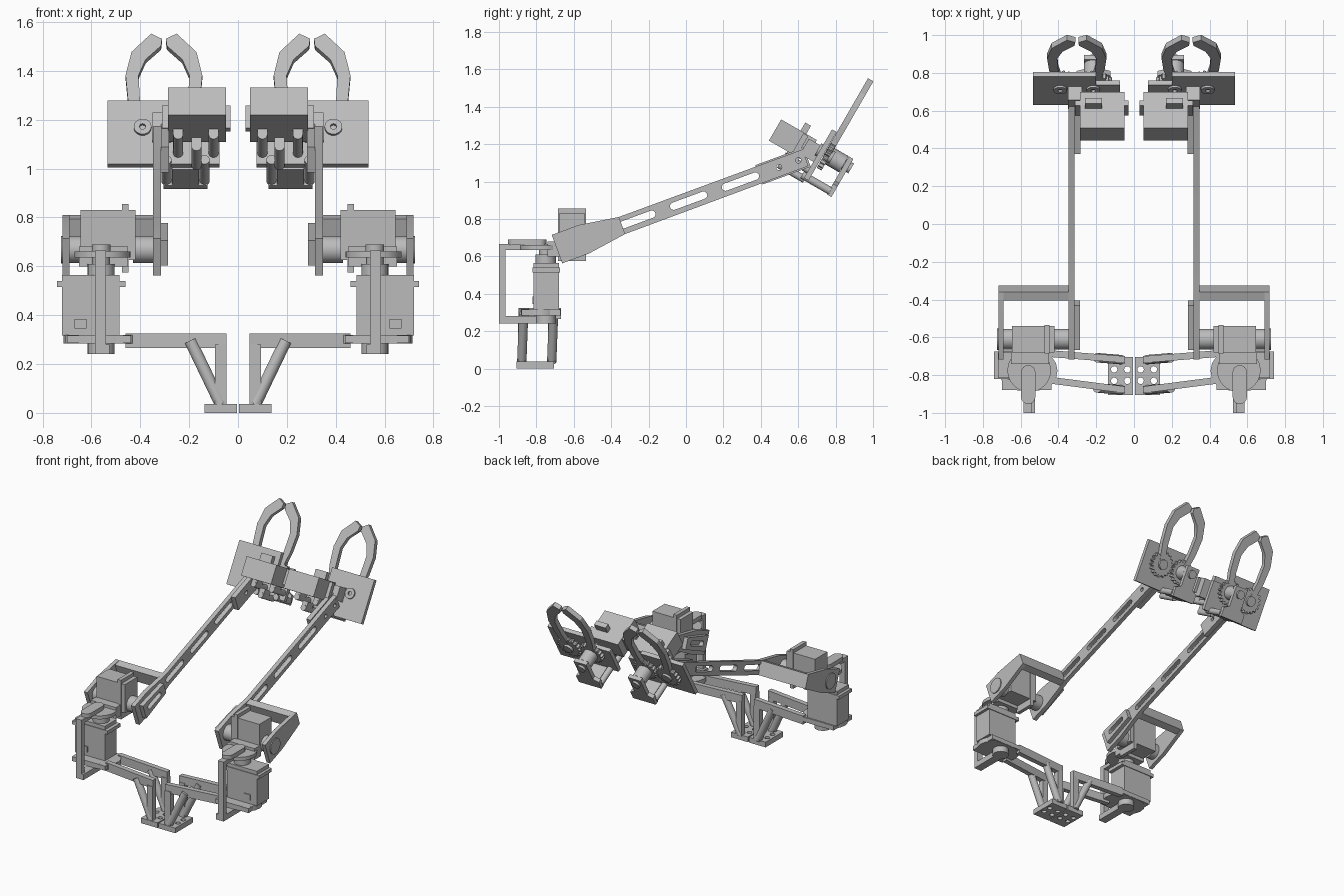
import bpy, bmesh, math
from mathutils import Matrix, Vector

cube = bpy.data.objects.get("Cube")
if cube:
    bpy.data.objects.remove(cube)

grey = bpy.data.materials.new("plain_grey")
grey.use_nodes = True
grey.diffuse_color = (0.5, 0.5, 0.5, 1)
grey.node_tree.nodes["Principled BSDF"].inputs["Base Color"].default_value = (0.5, 0.5, 0.5, 1)

WORLD = Matrix()
made = []


def frame(origin, x_axis, y_axis):
    x, y = Vector(x_axis).normalized(), Vector(y_axis).normalized()
    m = Matrix((x, y, x.cross(y))).transposed().to_4x4()
    m.translation = origin
    return m


def ring(x, y, r, n=24):
    return [(x + r * math.cos(i * math.tau / n), y + r * math.sin(i * math.tau / n)) for i in range(n)]


def rect(x0, x1, y0, y1):
    return [(x0, y0), (x1, y0), (x1, y1), (x0, y1)]


def slot(x0, x1, y, r, n=8):
    right = [(x1 + r * math.sin(i * math.pi / n), y - r * math.cos(i * math.pi / n)) for i in range(n + 1)]
    return right + [(x0 + x1 - a, 2 * y - b) for a, b in right]


def gear(x, y, r, teeth=18):
    pts = []
    for i in range(teeth * 4):
        a = i * math.tau / (teeth * 4)
        q = r if i % 4 < 2 else r * 0.84
        pts.append((x + q * math.cos(a), y + q * math.sin(a)))
    return pts


def prism(name, outline, z0, z1, m=WORLD, holes=()):
    """Extrude an outline with holes, and mirror it to the other side."""
    curve = bpy.data.curves.new(name, "CURVE")
    curve.dimensions, curve.fill_mode = "2D", "BOTH"
    curve.extrude = (z1 - z0) / 2
    for pts in (outline, *holes):
        s = curve.splines.new("POLY")
        s.points.add(len(pts) - 1)
        for p, (x, y) in zip(s.points, pts):
            p.co = (x, y, 0, 1)
        s.use_cyclic_u, s.use_smooth = True, False
    temp = bpy.data.objects.new(name, curve)
    mesh = bpy.data.meshes.new_from_object(temp)
    bpy.data.objects.remove(temp)
    bpy.data.curves.remove(curve)
    bm = bmesh.new()
    bm.from_mesh(mesh)
    bmesh.ops.remove_doubles(bm, verts=bm.verts, dist=1e-5)
    bm.transform(m @ Matrix.Translation((0, 0, (z0 + z1) / 2)))
    bmesh.ops.recalc_face_normals(bm, faces=bm.faces)
    bm.to_mesh(mesh)
    bm.free()
    mesh.materials.clear()
    mesh.materials.append(grey)
    ob = bpy.data.objects.new(name, mesh)
    bpy.context.scene.collection.objects.link(ob)
    ob.modifiers.new("mirror", "MIRROR")
    made.append(ob)
    return ob


def box(name, x, y, z, m=WORLD):
    return prism(name, rect(*x, *y), *z, m)


def rod(name, a, b, r, m=WORLD):
    a, b = Vector(a), Vector(b)
    turn = (b - a).to_track_quat("Z", "Y").to_matrix().to_4x4()
    return prism(name, ring(0, 0, r), 0, (b - a).length, m @ Matrix.Translation(a) @ turn)


# Base: drilled plate, posts, slanted struts and two beams
holes = [ring(x, y, 0.017, 16) for x in (0.035, 0.105) for y in (-0.77, -0.83)]
prism("base_plate", rect(0.004, 0.137, -0.905, -0.705), 0, 0.037, WORLD, holes)
for name, y0, y1 in (("front", -0.878, -0.825), ("back", -0.718, -0.685)):
    box(name + "_post", (0.048, 0.094), (y0 - 0.02, y0 + 0.02), (0.03, 0.28))
    rod(name + "_strut", (0.07, y0, 0.035), (0.195, y0 + 0.01, 0.295), 0.025)
    prism(name + "_beam", [(0.048, y0 - 0.018), (0.46, y1 - 0.018), (0.46, y1 + 0.018), (0.048, y0 + 0.018)],
          0.265, 0.325)

# Pan servo on its shelf
PX, PY = 0.56, -0.75
prism("servo_shelf", slot(0.51, 0.61, -0.777, 0.105), 0.283, 0.318)
box("shelf_front", (0.437, 0.70), (-0.88, -0.67), (0.285, 0.317))
box("pan_servo", (0.485, 0.72), (-0.815, -0.68), (0.317, 0.565))
box("pan_servo_flange", (0.46, 0.74), (-0.82, -0.675), (0.515, 0.54))
box("pan_servo_plug", (0.62, 0.67), (-0.822, -0.81), (0.345, 0.385))
for name, r, z in (("lower_bearing", 0.055, (0.24, 0.29)), ("pan_gearbox", 0.055, (0.56, 0.61)),
                   ("pan_shaft", 0.035, (0.6, 0.645))):
    prism(name, ring(PX, PY, r), *z)
prism("pan_disc", ring(0.555, -0.775, 0.115, 32), 0.635, 0.66)
prism("pan_horn", slot(-0.915, -0.785, 0, 0.038), 0.66, 0.69, frame((PX, 0, 0), (0, 1, 0), (-1, 0, 0)))

# C-shaped bracket that holds the pan axis top and bottom
box("bracket_upright", (0.54, 0.585), (-1, -0.965), (0.24, 0.665))
box("bracket_top", (0.54, 0.585), (-1, -0.74), (0.635, 0.665))
box("bracket_bottom", (0.525, 0.585), (-1, -0.74), (0.24, 0.28))

# Tilt servo
box("tilt_mount", (0.45, 0.65), (-0.74, -0.67), (0.6, 0.68))
box("tilt_servo", (0.42, 0.645), (-0.68, -0.54), (0.625, 0.83))
box("tilt_servo_flange", (0.448, 0.475), (-0.685, -0.535), (0.575, 0.855))

# Lower joint and long arm, drawn in the plane of the arm
tilt = math.radians(20.2)
c, s = math.cos(tilt), math.sin(tilt)
ARM = frame((0, -0.61, 0.668), (0, c, s), (0, -s, c))
prism("tilt_horn", ring(0, 0, 0.055), 0.345, 0.43, ARM)
prism("tilt_bearing", ring(0, 0, 0.055), 0.64, 0.725, ARM)
bolts = [ring(0.04 * math.cos(k * math.tau / 8), 0.04 * math.sin(k * math.tau / 8), 0.006, 8) for k in range(8)]
root = [(-0.085, -0.081), (0.067, -0.081), (0.285, -0.05), (0.285, 0.047), (0.067, 0.081), (-0.085, 0.081)]
prism("outer_fork_plate", root, 0.69, 0.718, ARM)
prism("horn_cover", ring(0, 0, 0.056), 0.718, 0.724, ARM, bolts + [ring(0, 0, 0.012, 12)])
box("fork_bridge", (0.235, 0.285), (-0.05, 0.047), (0.34, 0.695), ARM)
long_arm = root[:3] + [(1.33, -0.047), (1.33, 0.047)] + root[3:]
slots = [slot(u - 0.085, u + 0.085, 0, 0.02) for u in (0.37, 0.665, 0.96)]
prism("long_arm", long_arm, 0.316, 0.347, ARM, slots + [ring(u, 0, 0.015, 12) for u in (1.18, 1.29)])
prism("root_plate", [(-0.04, -0.055), (0.205, -0.04), (0.205, 0.04), (-0.04, 0.055)], 0.286, 0.316, ARM,
      [slot(0.02, 0.14, 0, 0.018)])
prism("wrist_plate", rect(1.065, 1.34, -0.055, 0.055), 0.282, 0.316, ARM,
      [ring(u, 0, 0.015, 12) for u in (1.18, 1.29)])

# Gripper, drawn in the plane of its backing plate
GRIP = frame((0, 0.73, 1.135), (1, 0, 0), (0, 0.5, 0.866))
MID, HALF, GY = 0.303, 0.0875, 0.02
plate = [(0.075, -0.15), (0.535, -0.15), (0.535, 0.15), (0.2, 0.15), (0.2, 0.06), (0.075, 0.06)]
prism("grip_plate", plate, 0, 0.028, GRIP)
finger = [(0.07, 0.0), (0.11, 0.0), (0.147, 0.165), (0.157, 0.286), (0.133, 0.396), (0.052, 0.483),
          (0.008, 0.458), (0.012, 0.425), (0.075, 0.361), (0.104, 0.286), (0.098, 0.165)]
for name, side in (("outer", 1), ("inner", -1)):
    gx = MID + side * HALF
    prism(name + "_finger", [(MID + side * x, y) for x, y in finger], -0.035, -0.002, GRIP)
    prism(name + "_gear", gear(gx, GY, 0.089 if side > 0 else 0.086), -0.033, -0.004, GRIP)
    prism(name + "_gear_cap", ring(gx, GY, 0.035), -0.05, -0.03, GRIP)
    prism(name + "_washer", ring(gx, GY, 0.036), 0.028, 0.04, GRIP, [ring(gx, GY, 0.013, 12)])

# Gripper servo, its flange and supports
SX = MID - HALF
box("grip_servo", (0.05, 0.287), (-0.071, 0.06), (0.07, 0.29), GRIP)
box("grip_servo_flange", (0.03, 0.312), (-0.05, 0.055), (0.12, 0.15), GRIP)
box("servo_tab", (SX - 0.045, SX + 0.045), (0.05, 0.11), (0.135, 0.17), GRIP)
box("wrist_joint", (0.275, 0.35), (-0.05, 0.045), (0.02, 0.11), GRIP)
for name, x, y in (("inner", 0.1, -0.1), ("middle", 0.17, -0.155), ("outer", 0.245, -0.1)):
    rod(name + "_standoff", (x, y, 0.02), (x, y, 0.18), 0.02, GRIP)
    box(name + "_standoff_block", (x - 0.02, x + 0.02), (y, y + 0.045), (0.1, 0.175), GRIP)

# Rear support cage behind the driven gear
prism("drive_boss", ring(SX, GY, 0.05), -0.12, -0.03, GRIP)
prism("drive_hub", ring(SX, GY, 0.03), -0.165, -0.11, GRIP)
cage = [(0.125, -0.165), (0.305, -0.165), (0.305, -0.1), (0.265, -0.08), (0.265, 0.07),
        (0.165, 0.07), (0.165, -0.08), (0.125, -0.1)]
prism("cage_plate", cage, -0.15, -0.122, GRIP)
for name, x in (("inner", 0.137), ("outer", 0.293)):
    rod(name + "_cage_rod", (x, -0.14, -0.13), (x, -0.14, 0.045), 0.021, GRIP)
box("cage_floor", (0.16, 0.27), (-0.16, -0.135), (-0.125, 0.0), GRIP)

# Smooth the round sides and keep the corners sharp
bpy.ops.object.select_all(action="DESELECT")
for ob in made:
    ob.select_set(True)
bpy.context.view_layer.objects.active = made[0]
bpy.ops.object.shade_smooth_by_angle(angle=math.radians(30))
